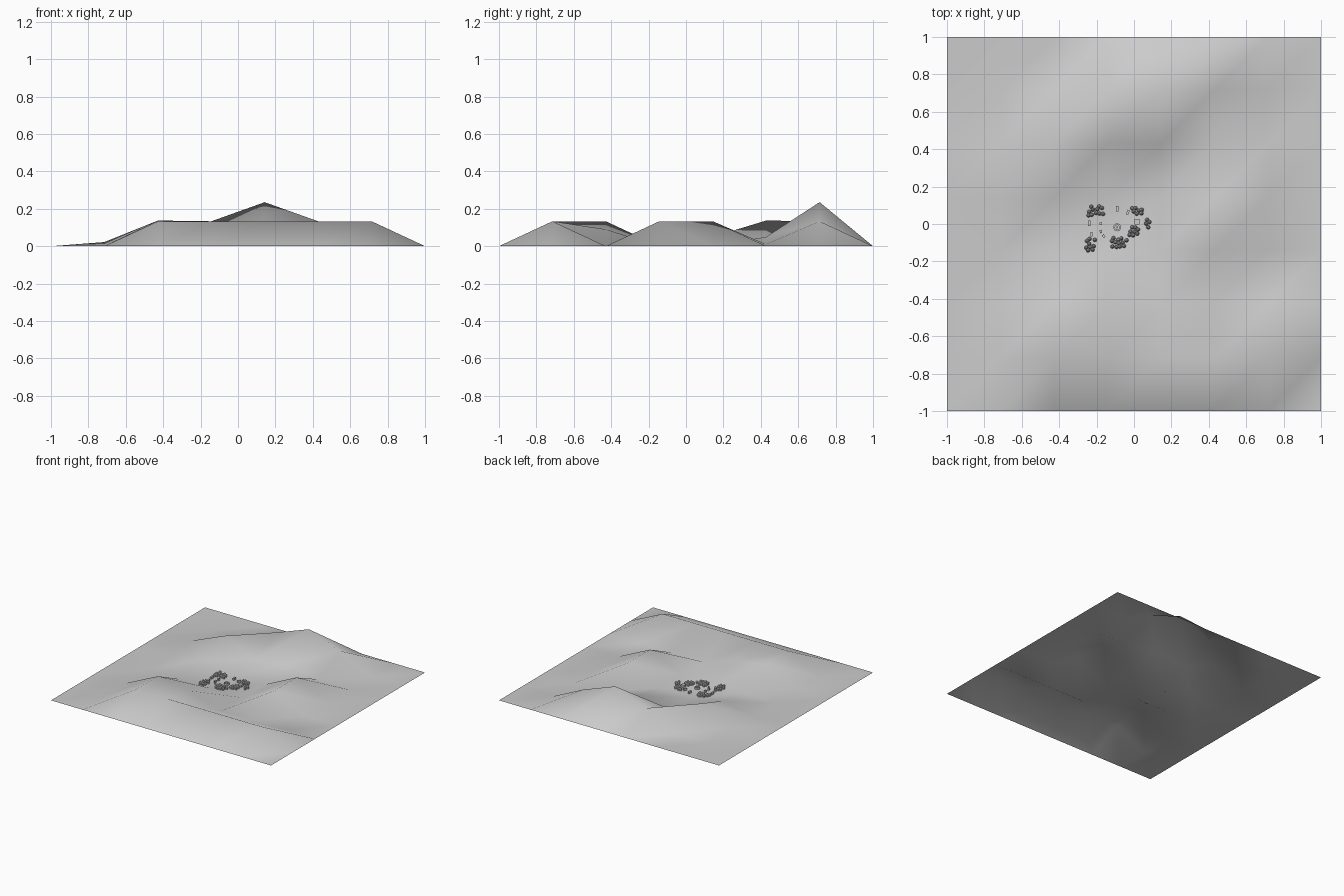
import bpy, bmesh, math, random
from mathutils import Matrix, Vector

if "Cube" in bpy.data.objects:
    bpy.data.objects.remove(bpy.data.objects["Cube"])

random.seed(4)
N = 8
STEP = 2 / 7
# Terrain heights in hundredths, inner rows from front to back (rim stays at 0)
ROWS = [
    (0, 13.3, 13.3, 13.3, 13.3, 13.3),
    (0, 13.3, 9, 0, 0, 0),
    (0, 0, 0, 0, 13.3, 0),
    (0, 5, 0, 0, 13.3, 0),
    (2.2, 13.7, 2, 5, 1, 0),
    (0, 0, 13.3, 23.5, 13.3, 0),
]


def height(i, j):
    if 0 < i < N - 1 and 0 < j < N - 1:
        return ROWS[j - 1][i - 1] / 100
    return 0.0


def ground(x, y):
    u, v = (x + 1) / STEP, (y + 1) / STEP
    i, j = int(u), int(v)
    u, v = u - i, v - j
    a, c = height(i, j), height(i + 1, j + 1)
    if u > v:
        b = height(i + 1, j)
        return a + (b - a) * u + (c - b) * v
    b = height(i, j + 1)
    return a + (b - a) * v + (c - b) * u


def finish(name, bm, smooth=False):
    me = bpy.data.meshes.new(name)
    bm.to_mesh(me)
    bm.free()
    for p in me.polygons:
        p.use_smooth = smooth
    ob = bpy.data.objects.new(name, me)
    bpy.context.collection.objects.link(ob)
    return ob


# Rolling terrain sheet
bm = bmesh.new()
grid = [[bm.verts.new((-1 + i * STEP, -1 + j * STEP, height(i, j)))
         for i in range(N)] for j in range(N)]
for j in range(N - 1):
    for i in range(N - 1):
        a, b = grid[j][i], grid[j][i + 1]
        c, d = grid[j + 1][i + 1], grid[j + 1][i]
        bm.faces.new((a, b, c))
        bm.faces.new((a, c, d))
finish("terrain", bm, True)


def drum(bm, x, y, z, r1, r2, h, sides=8):
    bmesh.ops.create_cone(bm, cap_ends=True, segments=sides, radius1=r1, radius2=r2,
                          depth=h, matrix=Matrix.Translation((x, y, z + h / 2)))


# Clusters of little round huts: centre x, y, half width, half depth, count
CLUSTERS = [
    ("back_left", -0.205, 0.07, 0.04, 0.026, 11),
    ("back_right", 0.02, 0.072, 0.03, 0.018, 7),
    ("right", 0.073, 0.0, 0.012, 0.025, 5),
    ("front_right", 0.0, -0.042, 0.025, 0.025, 8),
    ("front", -0.08, -0.1, 0.042, 0.026, 12),
    ("front_left", -0.23, -0.11, 0.025, 0.035, 9),
]
for name, cx, cy, w, d, count in CLUSTERS:
    bm = bmesh.new()
    placed = []
    for _ in range(600):
        if len(placed) == count:
            break
        p = Vector((cx + random.uniform(-w, w), cy + random.uniform(-d, d)))
        if all((p - q).length > 0.0165 for q in placed):
            placed.append(p)
            z = ground(p.x, p.y)
            drum(bm, p.x, p.y, z, 0.009, 0.009, 0.016)
            drum(bm, p.x, p.y, z + 0.016, 0.011, 0.003, 0.010)
    finish("huts_" + name, bm)

# Long houses: x, y, width, depth, turn in degrees
HOUSES = [
    (-0.24, 0.003, 0.013, 0.03, 0), (-0.228, -0.055, 0.013, 0.022, 5),
    (-0.178, 0.002, 0.012, 0.014, 0), (-0.178, -0.04, 0.010, 0.018, 10),
    (-0.162, -0.065, 0.012, 0.018, 30), (-0.09, 0.082, 0.013, 0.028, 0),
    (-0.033, 0.062, 0.013, 0.026, -25), (0.016, 0.012, 0.028, 0.028, 0),
]
bm = bmesh.new()
for x, y, w, d, turn in HOUSES:
    m = (Matrix.Translation((x, y, ground(x, y) + 0.009))
         @ Matrix.Rotation(math.radians(turn), 4, 'Z')
         @ Matrix.Diagonal((w, d, 0.018, 1)))
    bmesh.ops.create_cube(bm, size=1, matrix=m)
finish("long_houses", bm)

# Round well in the middle: ring wall swept from a square profile
bm = bmesh.new()
profile = [(0.012, 0), (0.021, 0), (0.021, 0.014), (0.012, 0.014)]
SEG = 16
rings = [[bm.verts.new((-0.09 + r * math.cos(2 * math.pi * k / SEG),
                        -0.018 + r * math.sin(2 * math.pi * k / SEG), z))
          for r, z in profile] for k in range(SEG)]
for k in range(SEG):
    a, b = rings[k], rings[(k + 1) % SEG]
    for m in range(4):
        n = (m + 1) % 4
        bm.faces.new((a[m], b[m], b[n], a[n]))
bmesh.ops.recalc_face_normals(bm, faces=bm.faces)
drum(bm, -0.09, -0.018, 0, 0.006, 0.006, 0.016)
finish("well", bm)
